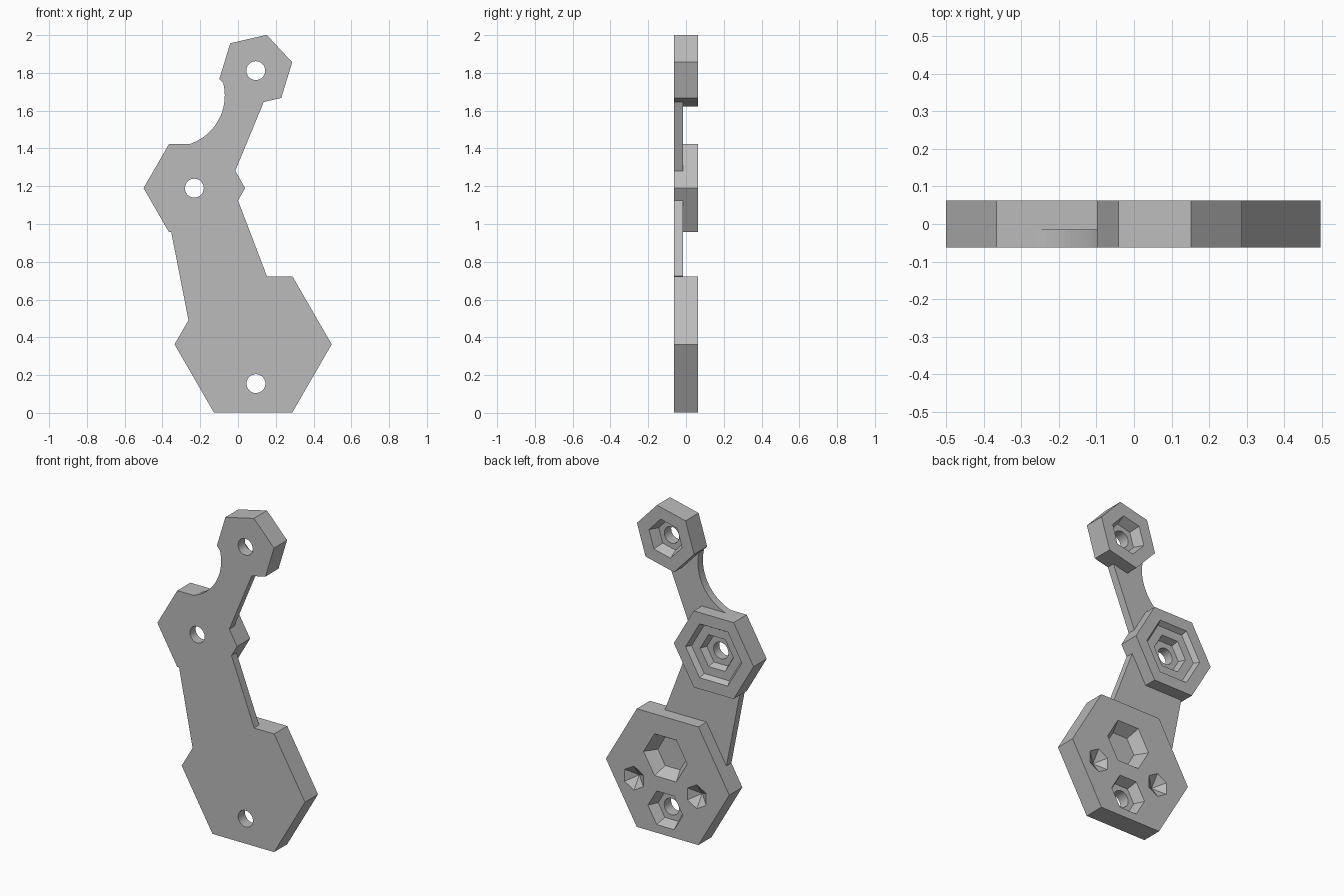
import bpy
import bmesh
from math import cos, sin, radians

cube = bpy.data.objects.get("Cube")
if cube:
    bpy.data.objects.remove(cube, do_unlink=True)

FRONT, ARM_BACK, BACK = -0.063, -0.015, 0.063
OUT = 0.1

grey = bpy.data.materials.new("plain grey")
grey.use_nodes = True
colour = (0.5, 0.5, 0.5, 1)
grey.diffuse_color = colour
grey.node_tree.nodes["Principled BSDF"].inputs["Base Color"].default_value = colour


def finish(name, bm):
    bmesh.ops.recalc_face_normals(bm, faces=bm.faces)
    mesh = bpy.data.meshes.new(name)
    bm.to_mesh(mesh)
    bm.free()
    mesh.materials.append(grey)
    obj = bpy.data.objects.new(name, mesh)
    bpy.context.collection.objects.link(obj)
    return obj


def loft(name, centre, sections, sides=6, turn=0):
    """Solid of regular polygons stacked along y; sections are (y, radius)."""
    bm = bmesh.new()
    rings = []
    for y, r in sections:
        angles = [radians(turn + 360 * i / sides) for i in range(sides)]
        rings.append([bm.verts.new((centre[0] + r * cos(a), y, centre[1] + r * sin(a)))
                      for a in angles])
    for a, b in zip(rings, rings[1:]):
        for i in range(sides):
            j = (i + 1) % sides
            bm.faces.new((a[i], a[j], b[j], b[i]))
    bm.faces.new(rings[0])
    bm.faces.new(rings[-1])
    return finish(name, bm)


def plate(name, outline):
    """Flat arm extruded from its front outline."""
    bm = bmesh.new()
    face = bm.faces.new([bm.verts.new((x, FRONT, z)) for x, z in outline])
    out = bmesh.ops.extrude_face_region(bm, geom=[face])
    for v in out["geom"]:
        if isinstance(v, bmesh.types.BMVert):
            v.co.y = ARM_BACK
    return finish(name, bm)


def carve(body, cutters):
    for cutter in cutters:
        mod = body.modifiers.new("carve", 'BOOLEAN')
        mod.operation = 'DIFFERENCE'
        mod.solver = 'EXACT'
        mod.object = cutter
        bpy.context.view_layer.objects.active = body
        bpy.ops.object.modifier_apply(modifier=mod.name)
        bpy.data.objects.remove(cutter, do_unlink=True)


def pocket(centre, rim, floor, depth, turn=0):
    return loft("pocket_cutter", centre,
                [(OUT, rim), (BACK, rim), (BACK - depth, floor)], turn=turn)


def bolt_hole(centre):
    return loft("hole_cutter", centre, [(-OUT, 0.05), (OUT, 0.05)], sides=32)


def hexagon(name, centre, radius, turn=0):
    return loft(name, centre, [(FRONT, radius), (BACK, radius)], turn=turn)


# Large lower hexagon: bolt pocket, blind pocket and two pointed dimples
base = hexagon("lower_hexagon", (0.08, 0.363), 0.416)
low_bolt = (0.095, 0.155)
cuts = [pocket(low_bolt, 0.118, 0.09, 0.06), bolt_hole(low_bolt),
        pocket((0.095, 0.475), 0.147, 0.1, 0.07)]
for side in (-1, 1):
    cuts.append(pocket((0.095 + side * 0.212, 0.295), 0.073, 0.003, 0.05, turn=30))
carve(base, cuts)

# Middle hexagon with a stepped pocket
mid = (-0.231, 1.19)
middle = hexagon("middle_hexagon", mid, 0.269)
carve(middle, [pocket(mid, 0.19, 0.17, 0.03), pocket(mid, 0.125, 0.095, 0.07),
               bolt_hole(mid)])

# Small tilted upper hexagon
top = (0.094, 1.812)
upper = hexagon("upper_hexagon", top, 0.198, turn=13)
carve(upper, [pocket(top, 0.115, 0.09, 0.06, turn=13), bolt_hole(top)])

# Straight lower arm
plate("lower_arm", [(-0.353, 0.955), (-0.262, 0.49), (-0.1, 0.45), (0.1, 0.68),
                    (0.153, 0.724), (0, 1.125), (-0.1, 1.15), (-0.3, 1.1)])

# Upper arm with a concave curved side
arc = [(-0.34 + 0.27 * cos(radians(a)), 1.68 + 0.27 * sin(radians(a)))
       for a in range(-75, 14, 4)]
plate("upper_arm", arc + [(0.02, 1.75), (0.137, 1.648), (-0.015, 1.28), (-0.1, 1.25)])
